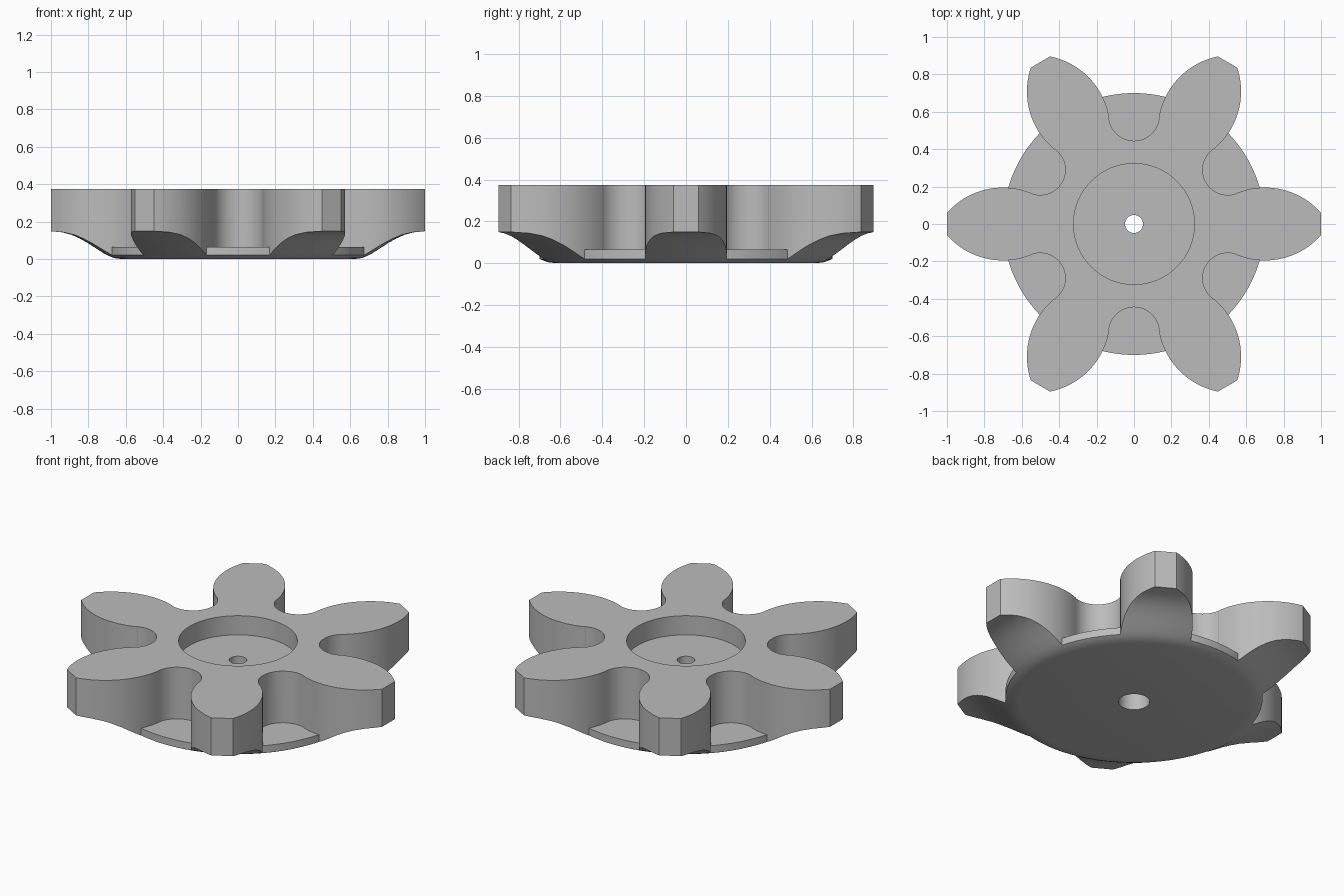
import bpy, bmesh, math
from mathutils import Vector, Matrix

TEETH = 6
HEIGHT = 0.375

if "Cube" in bpy.data.objects:
    bpy.data.objects.remove(bpy.data.objects["Cube"], do_unlink=True)

grey = bpy.data.materials.new("plain grey")
grey.use_nodes = True
colour = (0.5, 0.5, 0.5, 1)
grey.diffuse_color = colour
grey.node_tree.nodes["Principled BSDF"].inputs["Base Color"].default_value = colour


def make_object(name, bm):
    bmesh.ops.recalc_face_normals(bm, faces=bm.faces)
    mesh = bpy.data.meshes.new(name)
    bm.to_mesh(mesh)
    bm.free()
    mesh.materials.append(grey)
    obj = bpy.data.objects.new(name, mesh)
    bpy.context.collection.objects.link(obj)
    return obj


def prism(name, outline, z0, z1):
    bm = bmesh.new()
    face = bm.faces.new([bm.verts.new((p.x, p.y, z0)) for p in outline])
    top = bmesh.ops.extrude_face_region(bm, geom=[face])["geom"]
    verts = [v for v in top if isinstance(v, bmesh.types.BMVert)]
    bmesh.ops.translate(bm, verts=verts, vec=(0, 0, z1 - z0))
    return make_object(name, bm)


def revolve(name, profile, steps=144):
    bm = bmesh.new()
    verts = [bm.verts.new((r, 0, z)) for r, z in profile]
    edges = [bm.edges.new((a, b)) for a, b in zip(verts, verts[1:] + verts[:1])]
    bmesh.ops.spin(bm, geom=verts + edges, cent=(0, 0, 0), axis=(0, 0, 1),
                   angle=math.tau, steps=steps, use_duplicate=False)
    bmesh.ops.remove_doubles(bm, verts=bm.verts, dist=1e-5)
    return make_object(name, bm)


def arc(centre, radius, start, end, count):
    angles = [math.radians(start + (end - start) * i / count) for i in range(count + 1)]
    return [Vector((centre[0] + radius * math.cos(a), centre[1] + radius * math.sin(a)))
            for a in angles]


def boolean(obj, cutter, operation):
    mod = obj.modifiers.new(operation.lower(), 'BOOLEAN')
    mod.operation = operation
    mod.solver = 'EXACT'
    mod.object = cutter
    bpy.context.view_layer.objects.active = obj
    bpy.ops.object.modifier_apply(modifier=mod.name)
    bpy.data.objects.remove(cutter, do_unlink=True)


# Half a tooth: convex flank running into the round valley
half = arc((0.7, -0.205), 0.4, 41.4, 111.5, 18)
half += arc((0.502, 0.29), 0.135, 291, 210, 12)
mirrored = [Vector((p.x, -p.y)) for p in reversed(half[:-1])]
outline = []
for i in range(TEETH):
    turn = Matrix.Rotation(math.tau * i / TEETH, 2)
    outline += [turn @ p for p in mirrored + half]

sprocket = prism("toothed_wheel", outline, -0.05, HEIGHT + 0.05)

# Thin web disc between the teeth
web = prism("web_disc", arc((0, 0), 0.7, 0, 357.5, 143), -0.04, 0.065)
boolean(sprocket, web, 'UNION')

# Turned envelope: dished underside, top recess and stepped bore
underside = [(0.62, 0), (0.66, 0.005), (0.69, 0.016), (0.72, 0.032), (0.765, 0.061),
             (0.81, 0.09), (0.85, 0.112), (0.89, 0.13), (0.94, 0.143), (1.01, 0.15)]
recess = [(1.01, HEIGHT), (0.323, HEIGHT), (0.323, 0.26)]
bore = [(0.048, 0.26), (0.048, 0.15), (0.085, 0.15), (0.085, 0)]
envelope = revolve("envelope", underside + recess + bore)
boolean(sprocket, envelope, 'INTERSECT')

# Smooth the curved walls, keep the rims crisp
bpy.ops.object.select_all(action='DESELECT')
sprocket.select_set(True)
bpy.context.view_layer.objects.active = sprocket
bpy.ops.object.shade_smooth_by_angle(angle=math.radians(22))
